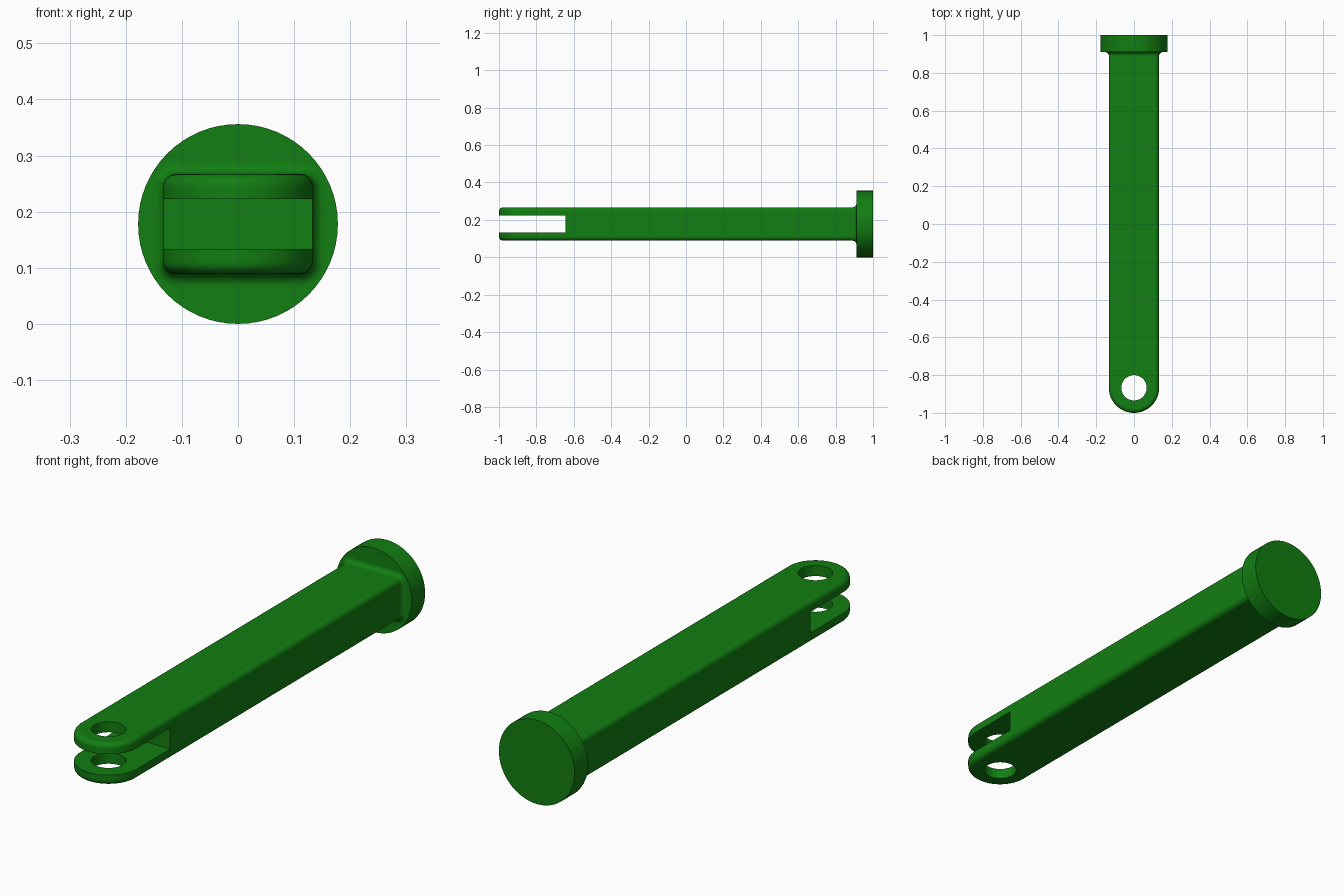
import bpy, bmesh
from math import sin, cos, pi, radians
from mathutils import Matrix

if "Cube" in bpy.data.objects:
    bpy.data.objects.remove(bpy.data.objects["Cube"])

HW, HZ, ZC = 0.133, 0.089, 0.178     # bar half width, half height, axis height
R = 0.022                            # edge rounding and neck fillet radius
TIP_Y, HEAD_Y = -0.867, 0.911        # tip arc centre, front face of head


def make_object(name, bm):
    bmesh.ops.recalc_face_normals(bm, faces=bm.faces)
    mesh = bpy.data.meshes.new(name)
    bm.to_mesh(mesh)
    bm.free()
    ob = bpy.data.objects.new(name, mesh)
    bpy.context.collection.objects.link(ob)
    return ob


def cylinder(name, radius, depth, matrix, segments=64):
    bm = bmesh.new()
    bmesh.ops.create_cone(bm, cap_ends=True, segments=segments, radius1=radius,
                          radius2=radius, depth=depth, matrix=matrix)
    return make_object(name, bm)


def box(name, size, centre):
    bm = bmesh.new()
    bmesh.ops.create_cube(bm, size=1.0, matrix=Matrix.Translation(centre) @ Matrix.Diagonal((*size, 1)))
    return make_object(name, bm)


def combine(target, other, operation):
    mod = target.modifiers.new(operation, 'BOOLEAN')
    mod.object, mod.operation, mod.solver = other, operation, 'EXACT'
    bpy.context.view_layer.objects.active = target
    bpy.ops.object.modifier_apply(modifier=mod.name)
    bpy.data.objects.remove(other, do_unlink=True)


# Bar: stacked U-shaped outlines with rounded rims, flaring into the head
def build_bar(steps=6, arc=40):
    # (distance outward, y) along the neck fillet, starting inside the head
    neck = [(R, HEAD_Y + 0.04)]
    neck += [(R - R * sin(t), HEAD_Y - R + R * cos(t))
             for t in (pi / 2 * i / steps for i in range(steps + 1))]
    # correct the fillet so it is tangent to both bar and head
    neck = [neck[0]] + [(R * (1 - sin(pi / 2 * i / steps)), HEAD_Y - R * (1 - cos(pi / 2 * i / steps)))
                        for i in range(steps + 1)]
    angles = [(-1, -pi / 2 + pi / 2 * i / steps) for i in range(steps + 1)]
    angles += [(1, pi / 2 * i / steps) for i in range(steps + 1)]
    bm = bmesh.new()
    layers = []
    for side, a in angles:
        w = HW - R + R * cos(a)
        z = ZC + side * (HZ - R) + R * sin(a)
        right = [(w + d * cos(a), y, z + d * sin(a)) for d, y in neck]
        tip = [(w * cos(t), TIP_Y - w * sin(t), z) for t in (pi * i / arc for i in range(arc + 1))]
        left = [(-x, y, zz) for x, y, zz in reversed(right)]
        layers.append([bm.verts.new(p) for p in right + tip + left])
    for lo, hi in zip(layers, layers[1:]):
        for i in range(len(lo) - 1):
            bm.faces.new((lo[i], lo[i + 1], hi[i + 1], hi[i]))
    n = len(neck)
    for ring in (layers[0], layers[-1]):
        for i in range(n - 1):
            bm.faces.new((ring[i], ring[i + 1], ring[-2 - i], ring[-1 - i]))
        bm.faces.new(ring[n - 1:len(ring) - n + 1])
    bm.faces.new([l[0] for l in layers] + [l[-1] for l in reversed(layers)])
    return make_object("clevis_pin", bm)


pin = build_bar()

# Round head
head = cylinder("head", 0.178, 1 - HEAD_Y,
                Matrix.Translation((0, (1 + HEAD_Y) / 2, ZC)) @ Matrix.Rotation(pi / 2, 4, 'X'))
combine(pin, head, 'UNION')

# Fork slot and cross hole
combine(pin, box("slot_cutter", (0.6, 0.555, 0.089), (0, -0.645 - 0.2775, ZC)), 'DIFFERENCE')
combine(pin, cylinder("hole_cutter", 0.067, 1.0, Matrix.Translation((0, TIP_Y, ZC))), 'DIFFERENCE')

# Green finish and smooth shading
green = bpy.data.materials.new("green")
green.diffuse_color = (0.006, 0.21, 0.006, 1)
green.use_nodes = True
green.node_tree.nodes["Principled BSDF"].inputs["Base Color"].default_value = green.diffuse_color
pin.data.materials.clear()
pin.data.materials.append(green)
bpy.ops.object.select_all(action='DESELECT')
pin.select_set(True)
bpy.context.view_layer.objects.active = pin
bpy.ops.object.shade_smooth_by_angle(angle=radians(30))
weighted = pin.modifiers.new("weighted_normals", 'WEIGHTED_NORMAL')
weighted.keep_sharp = True
